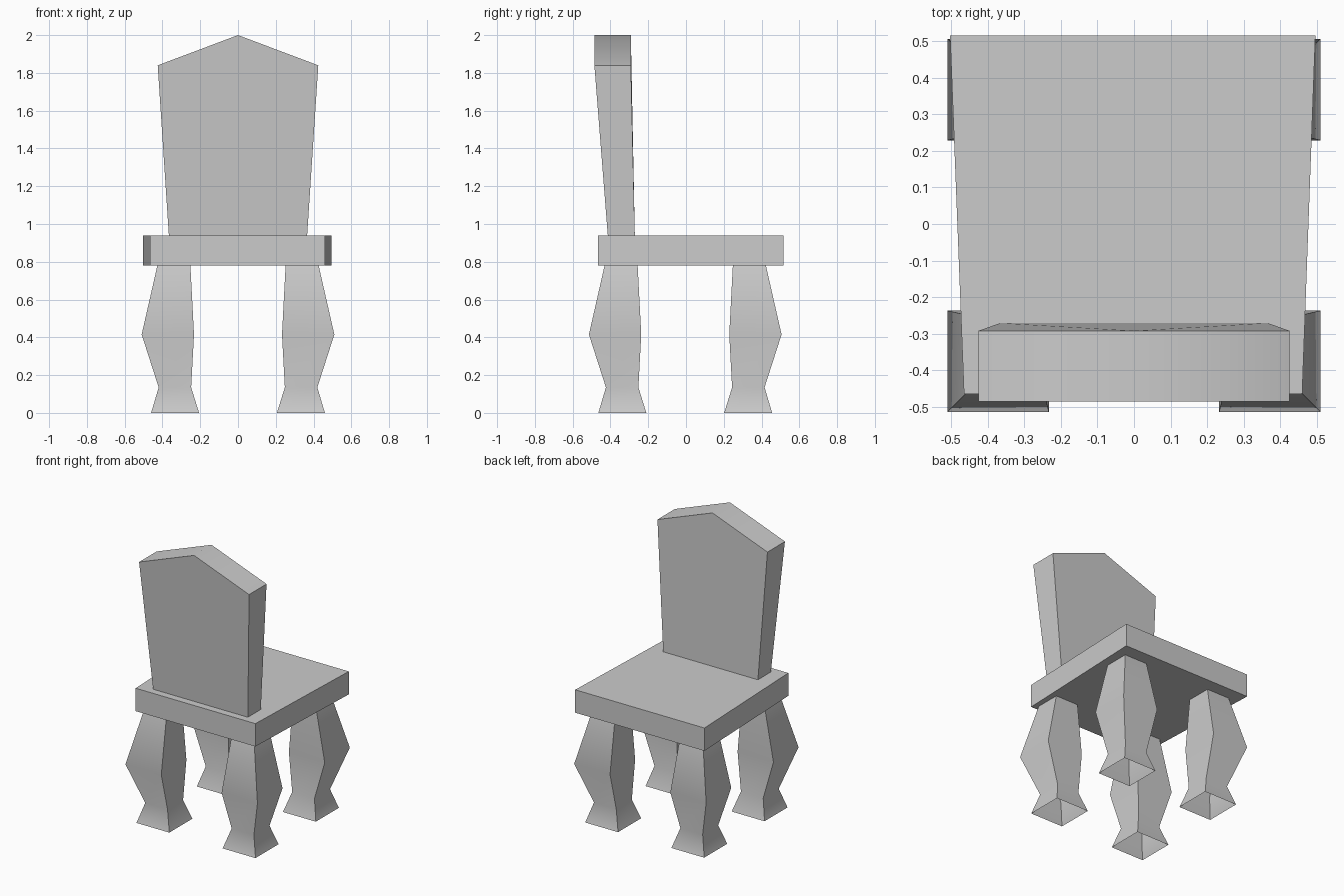
import bpy
import math

if "Cube" in bpy.data.objects:
    bpy.data.objects.remove(bpy.data.objects["Cube"])


def loft(name, rings, cap=True):
    """Skin a list of equal-sized point rings into a mesh object."""
    n = len(rings[0])
    verts = [p for ring in rings for p in ring]
    faces = []
    for r in range(len(rings) - 1):
        a, b = r * n, (r + 1) * n
        for i in range(n):
            j = (i + 1) % n
            faces.append((a + i, a + j, b + j, b + i))
    if cap:
        faces.append(tuple(reversed(range(n))))
        faces.append(tuple(range(len(verts) - n, len(verts))))
    mesh = bpy.data.meshes.new(name)
    mesh.from_pydata(verts, [], faces)
    obj = bpy.data.objects.new(name, mesh)
    bpy.context.collection.objects.link(obj)
    bpy.ops.object.select_all(action='DESELECT')
    obj.select_set(True)
    bpy.context.view_layer.objects.active = obj
    bpy.ops.object.shade_smooth_by_angle(angle=math.radians(45))
    return obj


# Seat: slab slightly wider at the +y edge
seat_outline = [(-0.465, -0.465), (0.46, -0.465), (0.496, 0.515), (-0.503, 0.515)]
loft("seat", [[(x, y, z) for x, y in seat_outline] for z in (0.78, 0.94)])

# Backrest: flared five-sided panel with a peaked top, thicker towards the top
panel = [(-0.366, 0.94), (0.366, 0.94), (0.425, 1.84), (0.0, 2.0), (-0.425, 1.84)]
outer_y = [-0.414, -0.414, -0.485, -0.485, -0.485]
inner_y = [-0.271, -0.271, -0.292, -0.292, -0.292]
front = [(x, y, z) for (x, z), y in zip(panel, outer_y)]
back = [(x, y, z) for (x, z), y in zip(panel, inner_y)]
# outline runs counter-clockwise seen from -y, so skin from back to front
loft("backrest", [back, front])

# Legs: square section (z, inner, outer), bulging outwards, open foot
leg_profile = [(0.0, 0.206, 0.46), (0.135, 0.248, 0.42),
               (0.415, 0.233, 0.51), (0.78, 0.252, 0.427)]
for y_name, sy in (("front", -1), ("back", 1)):
    for x_name, sx in (("left", -1), ("right", 1)):
        rings = []
        for z, i, o in leg_profile:
            ring = [(sx * x, sy * y - 0.004, z)
                    for x, y in ((i, i), (o, i), (o, o), (i, o))]
            rings.append(ring if sx * sy > 0 else ring[::-1])
        loft(f"{y_name}_{x_name}_leg", rings, cap=False)
